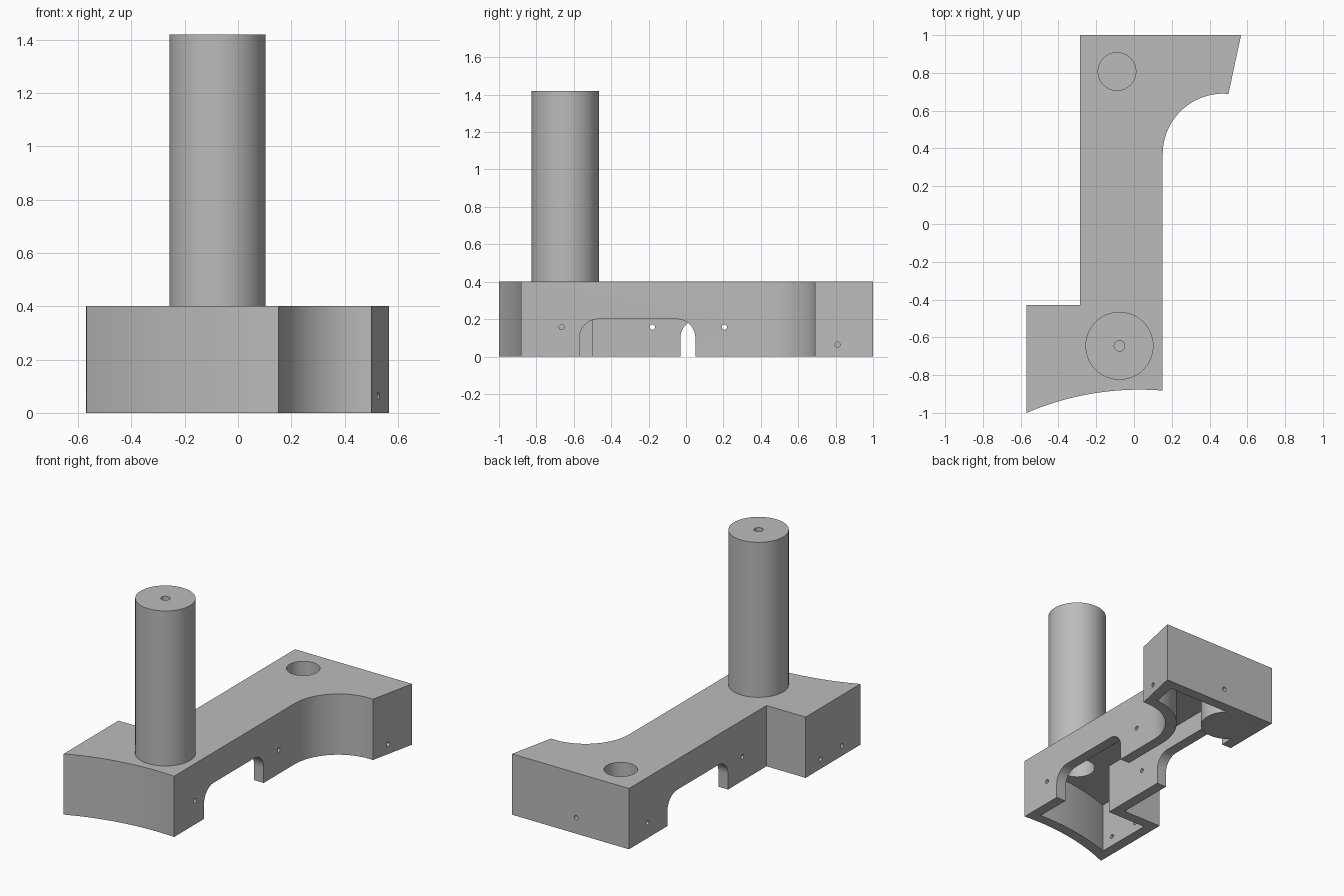
import bpy, bmesh, math
from mathutils import Vector, Matrix

if "Cube" in bpy.data.objects:
    bpy.data.objects.remove(bpy.data.objects["Cube"], do_unlink=True)

WALL = 0.07
HEIGHT = 0.4
ROOF = HEIGHT - WALL

grey = bpy.data.materials.new("plain_grey")
grey.use_nodes = True
grey.diffuse_color = (0.5, 0.5, 0.5, 1)
grey.node_tree.nodes["Principled BSDF"].inputs["Base Color"].default_value = (0.5, 0.5, 0.5, 1)


def add_object(name, bm):
    bmesh.ops.recalc_face_normals(bm, faces=bm.faces)
    mesh = bpy.data.meshes.new(name)
    bm.to_mesh(mesh)
    bm.free()
    mesh.materials.append(grey)
    obj = bpy.data.objects.new(name, mesh)
    bpy.context.collection.objects.link(obj)
    return obj


def extrude(name, points, offset):
    """Prism from a closed loop of 3D points."""
    bm = bmesh.new()
    face = bm.faces.new([bm.verts.new(p) for p in points])
    new = bmesh.ops.extrude_face_region(bm, geom=[face])["geom"]
    bmesh.ops.translate(bm, vec=offset,
                        verts=[v for v in new if isinstance(v, bmesh.types.BMVert)])
    return add_object(name, bm)


def rod(name, start, end, radius, sides=64):
    start, end = Vector(start), Vector(end)
    axis = end - start
    turn = axis.to_track_quat("Z", "Y").to_matrix().to_4x4()
    bm = bmesh.new()
    bmesh.ops.create_cone(bm, cap_ends=True, segments=sides, radius1=radius, radius2=radius,
                          depth=axis.length,
                          matrix=Matrix.Translation((start + end) / 2) @ turn)
    return add_object(name, bm)


def combine(target, tool, operation):
    mod = target.modifiers.new(tool.name, "BOOLEAN")
    mod.operation, mod.solver, mod.object = operation, "EXACT", tool
    bpy.context.view_layer.objects.active = target
    bpy.ops.object.modifier_apply(modifier=mod.name)
    bpy.data.objects.remove(tool, do_unlink=True)


def arc(cx, cy, radius, start, end, steps):
    angles = [math.radians(start + (end - start) * i / steps) for i in range(steps + 1)]
    return [Vector((cx + radius * math.cos(a), cy + radius * math.sin(a))) for a in angles]


def inset(loop, distance):
    """Mitred inward offset of a counter-clockwise loop."""
    result = []
    for i, p in enumerate(loop):
        a = (p - loop[i - 1]).normalized()
        b = (loop[(i + 1) % len(loop)] - p).normalized()
        na, nb = Vector((-a.y, a.x)), Vector((-b.y, b.x))
        result.append(p + (na + nb) * distance / (1 + na.dot(nb)))
    return result


# Counter-clockwise plan outline: curved front, fillet on one side, step on the other
outline = arc(0.03, -2.397, 1.52, 113.2, 85.4, 24)
outline += arc(0.472, 0.37, 0.32, 180, 85, 24)
outline += [Vector(p) for p in ((0.567, 1), (-0.285, 1), (-0.285, -0.43), (-0.57, -0.43))]

# Hollow base
base = extrude("base_with_post", [p.to_3d() for p in outline], (0, 0, HEIGHT))
cavity = [Vector((p.x, p.y, -0.1)) for p in inset(outline, WALL)]
combine(base, extrude("cavity", cavity, (0, 0, ROOF + 0.1)), "DIFFERENCE")


# Rounded openings in the two long walls
def opening(x, y0, y1):
    r, top = 0.1, 0.2
    loop = [Vector((y0, -0.1))] + arc(y0 + r, top - r, r, 180, 90, 12)
    loop += arc(y1 - r, top - r, r, 90, 0, 12) + [Vector((y1, -0.1))]
    cutter = extrude("opening", [(x - 0.05, p.x, p.y) for p in loop], (0.1, 0, 0))
    combine(base, cutter, "DIFFERENCE")


opening(0.117, -0.57, 0.05)
opening(-0.25, -0.03, 0.6)

# Upright post, bored from below, with a small screw hole in its top
px, py, top = -0.077, -0.645, 1.42
combine(base, rod("post", (px, py, ROOF), (px, py, top), 0.18), "UNION")
combine(base, rod("post_bore", (px, py, 0.2), (px, py, 1.15), 0.11), "DIFFERENCE")
combine(base, rod("post_screw", (px, py, top - 0.2), (px, py, top + 0.1), 0.028, 24), "DIFFERENCE")

# Blind socket at the back inside a round boss
sx, sy = -0.09, 0.807
combine(base, rod("boss", (sx, sy, 0), (sx, sy, ROOF + 0.03), 0.17), "UNION")
combine(base, rod("socket", (sx, sy, WALL), (sx, sy, HEIGHT + 0.1), 0.1), "DIFFERENCE")

# Small screw holes through the walls
screws = [
    ((0.07, -0.665, 0.157), (0.2, -0.665, 0.157)),
    ((0.07, 0.205, 0.157), (0.2, 0.205, 0.157)),
    ((-0.32, -0.18, 0.157), (-0.2, -0.18, 0.157)),
    ((0.42, 0.81, 0.063), (0.6, 0.81, 0.063)),
    ((-0.32, 0.807, 0.1), (-0.18, 0.807, 0.1)),
    ((-0.62, -0.585, 0.065), (-0.48, -0.585, 0.065)),
    ((-0.62, -0.81, 0.065), (-0.48, -0.81, 0.065)),
    ((0.1, 0.9, 0.105), (0.1, 1.05, 0.105)),
]
for start, end in screws:
    combine(base, rod("screw_hole", start, end, 0.014, 20), "DIFFERENCE")

bpy.ops.object.select_all(action="DESELECT")
base.select_set(True)
bpy.context.view_layer.objects.active = base
bpy.ops.object.shade_smooth_by_angle(angle=math.radians(30))
